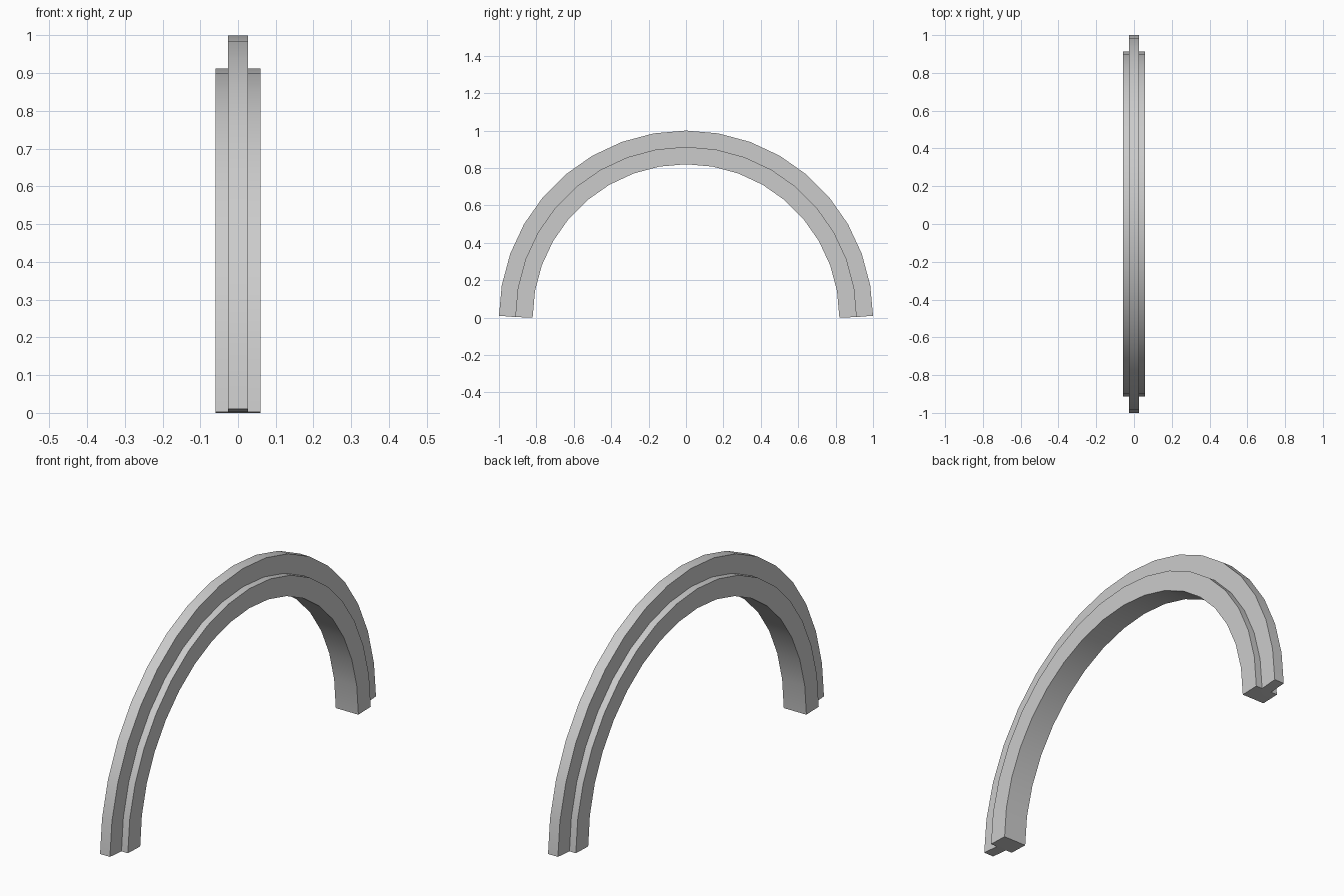
import bpy, bmesh, math

if "Cube" in bpy.data.objects:
    bpy.data.objects.remove(bpy.data.objects["Cube"])

# T-shaped section: (half-width x, radius, height of the foot at the arch ends)
half = [(0.0595, 0.82, 0.0), (0.0595, 0.913, 0.003),
        (0.026, 0.913, 0.003), (0.026, 1.0, 0.01)]
section = half + [(-x, r, f) for x, r, f in reversed(half)]
STEPS = 18

# Sweep the section over a half circle
bm = bmesh.new()
rings = []
for i in range(STEPS + 1):
    a = math.pi * i / STEPS
    end = i in (0, STEPS)
    rings.append([bm.verts.new((x, r * math.cos(a), f if end else r * math.sin(a)))
                  for x, r, f in section])

n = len(section)
for a, b in zip(rings, rings[1:]):
    for j in range(n):
        k = (j + 1) % n
        bm.faces.new((a[j], a[k], b[k], b[j]))

# End caps: wide inner band and narrow outer rib
for ring in (rings[0], rings[-1]):
    bm.faces.new([ring[j] for j in (0, 1, 2, 5, 6, 7)])
    bm.faces.new([ring[j] for j in (2, 3, 4, 5)])
bmesh.ops.recalc_face_normals(bm, faces=bm.faces)

mesh = bpy.data.meshes.new("ribbed_arch")
bm.to_mesh(mesh)
bm.free()
arch = bpy.data.objects.new("ribbed_arch", mesh)
bpy.context.collection.objects.link(arch)

# Smooth along the curve, sharp at the section corners
bpy.context.view_layer.objects.active = arch
arch.select_set(True)
bpy.ops.object.shade_smooth_by_angle(angle=math.radians(30))
